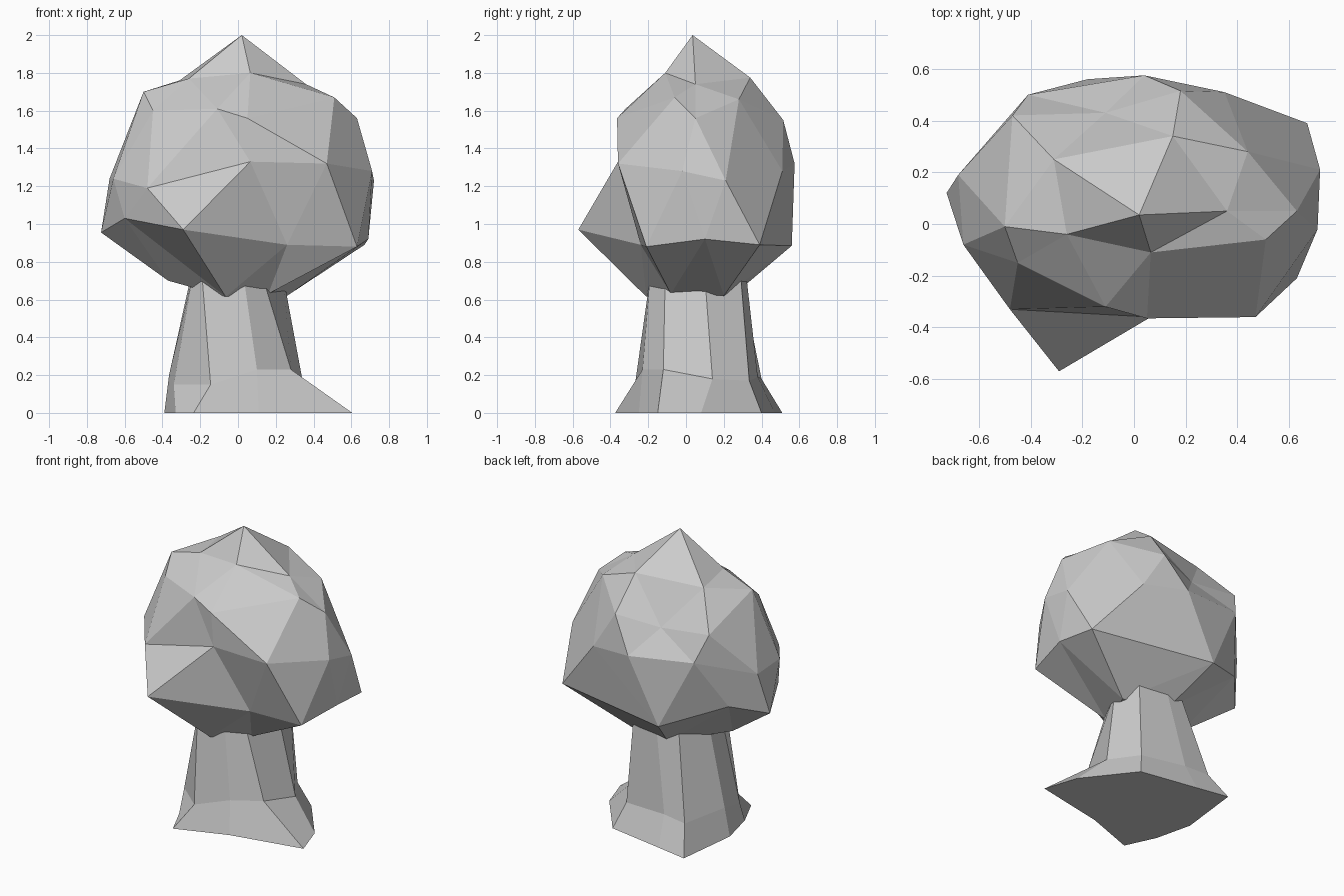
import bpy, bmesh
from mathutils import Vector


def add_object(name, bm):
    bmesh.ops.recalc_face_normals(bm, faces=bm.faces[:])
    mesh = bpy.data.meshes.new(name)
    bm.to_mesh(mesh)
    bm.free()
    obj = bpy.data.objects.new(name, mesh)
    bpy.context.collection.objects.link(obj)
    return obj


# Crown: irregular faceted ball, its lumps given tier by tier
crown_tiers = [
    # tip and shoulders
    (.02, .035, 2), (.065, -.11, 1.8), (.36, .05, 1.74), (-.26, -.04, 1.77),
    (.15, .34, 1.775), (-.31, .25, 1.76), (-.5, -.01, 1.7), (.51, -.06, 1.67), (.44, .28, 1.66),
    # upper tier
    (.05, -.365, 1.56), (-.11, -.32, 1.61), (-.45, -.15, 1.6), (.63, .05, 1.56),
    (.18, .515, 1.55), (-.11, .43, 1.5), (-.47, .42, 1.54),
    # widest tier
    (.47, -.36, 1.32), (.71, -.02, 1.28), (.72, .21, 1.23), (.35, .51, 1.28), (.04, .575, 1.32),
    (-.41, .5, 1.36), (-.68, .19, 1.24), (-.66, -.08, 1.24), (-.48, -.33, 1.19), (.065, -.36, 1.33),
    # lower rim
    (.63, -.21, .88), (.69, .1, .92), (.67, .39, .89), (-.18, .56, .885), (-.55, .32, 1.03),
    (-.725, .12, .955), (-.6, -.15, 1.03), (-.29, -.57, .97), (.26, -.24, .89),
    # underside
    (-.065, -.21, .615), (.16, -.08, .63), (.26, .2, .62), (-.05, .27, .64), (-.37, .02, .7),
]
centre = Vector((0, .06, 1.22))
bm = bmesh.new()
target = {}
for p in crown_tiers:
    d = Vector(p) - centre
    d = Vector((d.x, d.y * 1.3, d.z)).normalized()
    target[bm.verts.new(d)] = p
# wrap faces on a sphere, then push every corner to its real place
bmesh.ops.convex_hull(bm, input=bm.verts[:])
for v, p in target.items():
    v.co = p
add_object("crown", bm)

# Trunk: nine-sided tapering loft with flared roots
base = [(.605, -.15, 0), (.53, .08, 0), (.28, .4, 0), (-.12, .47, 0), (-.34, .51, 0),
        (-.39, .08, 0), (-.33, -.17, 0), (-.235, -.375, 0), (.11, -.25, 0)]
ankle = [(.28, -.12, .23), (.34, .14, .18), (.22, .335, .17), (-.1, .38, .19), (-.27, .4, .18),
         (-.365, .1, .2), (-.34, -.1, .15), (-.145, -.27, .15), (.1, -.23, .23)]
neck = [(.13, -.11, .72), (.24, .1, .72), (.2, .29, .72), (0, .32, .72), (-.15, .29, .72),
        (-.25, .1, .72), (-.24, -.05, .72), (-.19, -.17, .72), (.03, -.19, .72)]
bm = bmesh.new()
rings = [[bm.verts.new(p) for p in ring] for ring in (base, ankle, neck)]
n = len(base)
for low, high in zip(rings, rings[1:]):
    for i in range(n):
        j = (i + 1) % n
        bm.faces.new((low[i], low[j], high[j], high[i]))
bm.faces.new(rings[0][::-1])
bm.faces.new(rings[-1])
add_object("trunk", bm)
